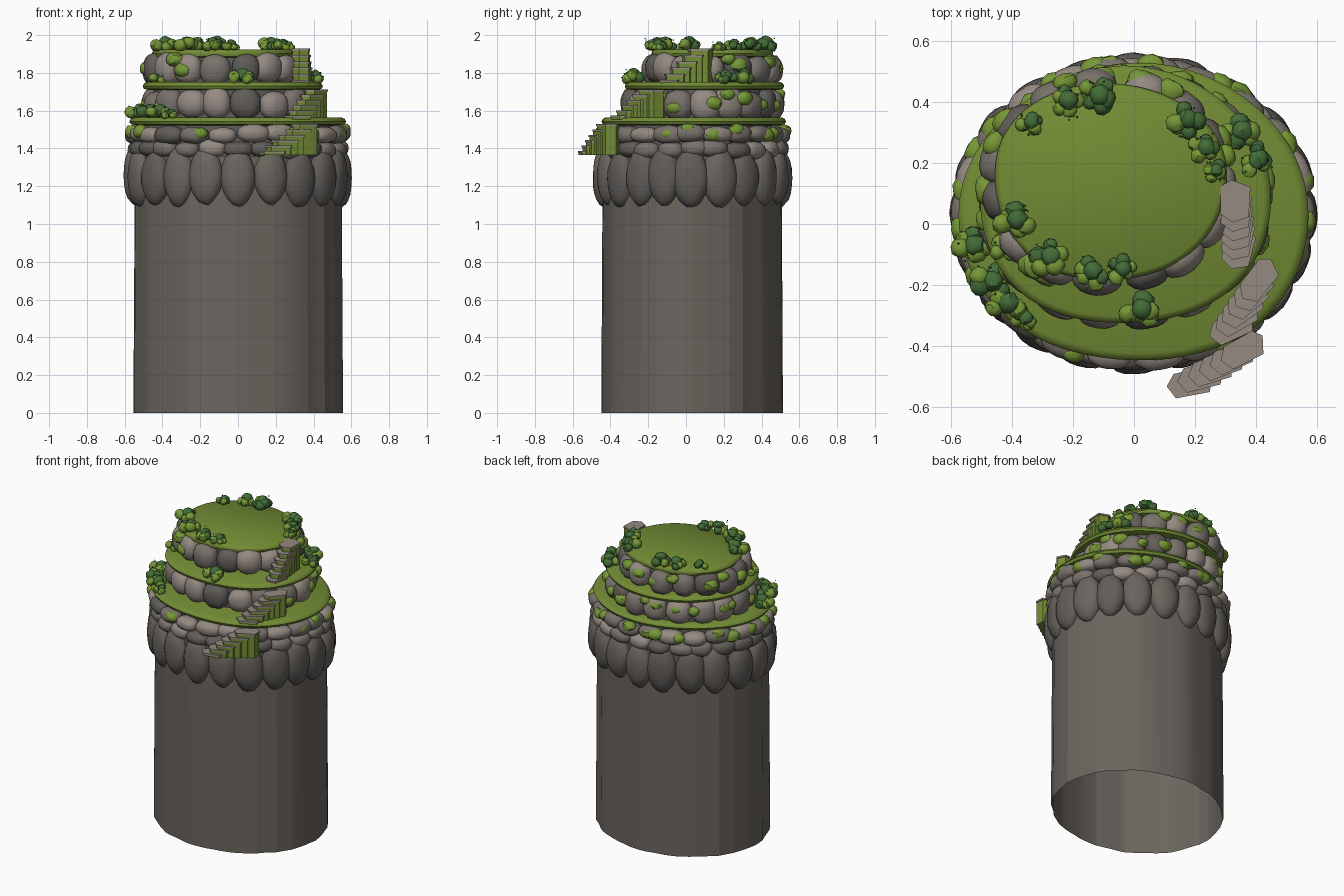
import bpy, bmesh, math, random
from mathutils import Matrix, Vector

random.seed(11)
cube = bpy.data.objects.get("Cube")
if cube:
    bpy.data.objects.remove(cube, do_unlink=True)


def material(name, rgb):
    m = bpy.data.materials.new(name)
    m.use_nodes = True
    col = (*rgb, 1)
    m.diffuse_color = col
    m.node_tree.nodes["Principled BSDF"].inputs["Base Color"].default_value = col
    return m


CLIFF = material("cliff grey", (.145, .13, .112))
DARK = material("dark stone", (.12, .11, .1))
MID = material("mid stone", (.19, .168, .15))
LIGHT = material("light stone", (.3, .255, .225))
GRASS = material("grass green", (.17, .265, .035))
MOSS = material("moss green", (.18, .31, .038))
LEAF = material("dark leaf green", (.055, .15, .038))


def finish(name, bm, mats, smooth=40):
    bmesh.ops.recalc_face_normals(bm, faces=bm.faces)
    mesh = bpy.data.meshes.new(name)
    bm.to_mesh(mesh)
    bm.free()
    obj = bpy.data.objects.new(name, mesh)
    bpy.context.collection.objects.link(obj)
    for m in mats:
        mesh.materials.append(m)
    if smooth:
        bpy.ops.object.select_all(action="DESELECT")
        obj.select_set(True)
        bpy.context.view_layer.objects.active = obj
        bpy.ops.object.shade_smooth_by_angle(angle=math.radians(smooth))


def oval_point(oval, t, scale=1.0):
    """Point on an oval (cx, cy, a, b, power); power below 1 squares it."""
    cx, cy, a, b, power = oval
    c, s = math.cos(t), math.sin(t)
    x = math.copysign(abs(c) ** power, c)
    y = math.copysign(abs(s) ** power, s)
    return cx + a * scale * x, cy + b * scale * y


def loft(bm, rings, mat=0, cap_top=True, cap_bottom=False):
    """Skin a stack of equal-length point rings."""
    rows = [[bm.verts.new(p) for p in ring] for ring in rings]
    n = len(rows[0])
    faces = []
    for low, high in zip(rows, rows[1:]):
        for i in range(n):
            j = (i + 1) % n
            faces.append(bm.faces.new((low[i], low[j], high[j], high[i])))
    if cap_top:
        faces.append(bm.faces.new(rows[-1]))
    if cap_bottom:
        faces.append(bm.faces.new(rows[0]))
    for f in faces:
        f.material_index = mat


def blob(bm, pos, size, angle=0, mat=0, detail=2, rough=.09, taper=0, square=.92):
    """Lumpy stone or leaf ball: size is (tangent, radial, height)."""
    made = bmesh.ops.create_icosphere(bm, subdivisions=detail, radius=1)["verts"]
    turn = Matrix.Translation(pos) @ Matrix.Rotation(angle, 4, "Z")
    for v in made:
        c = Vector([math.copysign(abs(k) ** square, k) for k in v.co])
        c *= 1 + random.uniform(-rough, rough)
        pinch = 1 - taper * abs(c.z) ** 1.5
        v.co = turn @ Vector((c.x * size[0] * pinch, c.y * size[1], c.z * size[2]))
    for f in {f for v in made for f in v.link_faces}:
        f.material_index = mat


def on_oval(oval, t):
    """Point and facing angle (local y outward) on an oval."""
    x, y = oval_point(oval, t)
    facing = math.atan2(math.sin(t) / oval[3], math.cos(t) / oval[2])
    return x, y, facing - math.pi / 2


def stone_ring(name, oval, z, count, size, mats, taper=0, vary=.12, shift=.12):
    bm = bmesh.new()
    for i in range(count):
        t = math.tau * (i + random.uniform(-shift, shift)) / count
        x, y, ang = on_oval(oval, t)
        s = [k * random.uniform(1 - vary, 1 + vary * .6) for k in size]
        blob(bm, (x, y, z + random.uniform(-.008, .008)), s, ang,
             random.randrange(len(mats)), detail=3, rough=.025, taper=taper, square=.88)
    finish(name, bm, mats, 50)


# Hollow cliff column with ragged vertical facets
bm = bmesh.new()
column = (0, .031, .552, .478, 1)
ragged = []
for i in range(60):
    t = math.tau * (i + random.uniform(-.35, .35)) / 60
    ragged.append((t, 1 + .007 * math.sin(12 * t + 1.5) + random.uniform(-.007, .007)))
loft(bm, [[(*oval_point(column, t, s * k), z) for t, s in ragged]
          for z, k in ((0, 1), (1.36, .985))])
finish("cliff_column", bm, (CLIFF,), 12)

# Stone courses; repeated materials are the commoner ones
stone_ring("cliff_crown_stones", (0, .033, .535, .458, 1), 1.248, 20,
           (.097, .07, .157), (CLIFF, DARK), taper=.25, vary=.06, shift=.06)
stone_ring("lower_course_stones", (0, .035, .533, .457, 1), 1.395, 24,
           (.077, .058, .047), (DARK, MID, LIGHT))
stone_ring("upper_course_stones", (0, .035, .54, .462, 1), 1.475, 22,
           (.085, .057, .048), (DARK, MID, MID, LIGHT))
stone_ring("middle_tier_stones", (-.03, .085, .42, .375, .96), 1.635, 18,
           (.08, .063, .083), (DARK, MID, LIGHT, LIGHT))
stone_ring("top_tier_stones", (-.085, .137, .36, .31, .96), 1.82, 15,
           (.08, .063, .083), (DARK, MID, LIGHT, LIGHT))


# Grass terraces with rounded rims, and the stone core below each;
# each rim swells three times, starting at the given angle
TERRACES = {"lower": ((.003, .033, .574, .488, .985), 1.565, 1.3, -.73),
            "middle": ((-.03, .09, .477, .422, .95), 1.752, 1.55, -.4),
            "top": ((-.08, .14, .38, .322, .94), 1.925, 1.74, .2)}
RIM = ((.93, -.043), (.985, -.037), (1, -.022), (.985, -.008), (.95, 0))
for tier, (oval, top, base, swell) in TERRACES.items():
    def wobble(t):
        return 1 + .014 * math.cos(3 * (t - swell)) + .005 * math.sin(5 * t)
    steps = [math.tau * i / 64 for i in range(64)]
    bm = bmesh.new()
    loft(bm, [[(*oval_point(oval, t, s * wobble(t)), top + dz) for t in steps]
              for s, dz in RIM], cap_bottom=True)
    finish(tier + "_grass_terrace", bm, (GRASS,))
    bm = bmesh.new()
    loft(bm, [[(*oval_point(oval, t, .88), z) for t in steps]
              for z in (base, top - .03)])
    finish(tier + "_tier_core", bm, (DARK,))


# Moss cushions between the stones: an even run round the back, a few in front
def moss_ring(name, oval, z, count, spread, front):
    bm = bmesh.new()
    angles = [-20 + 215 * (i + random.uniform(0, .8)) / count for i in range(count)]
    for deg in angles + list(front):
        x, y, ang = on_oval(oval, math.radians(deg))
        s = random.uniform(.8, 1.15)
        blob(bm, (x, y, z + random.uniform(-spread, spread)),
             (.046 * s, .036 * s, .034 * s), ang)
    finish(name, bm, (MOSS,), 35)


moss_ring("lower_moss", (0, .035, .565, .488, 1), 1.485, 14, .022, (205, 249, 300))
moss_ring("middle_moss", (-.03, .085, .458, .41, .96), 1.65, 13, .045, (215, 328))
moss_ring("top_moss", (-.085, .137, .398, .345, .96), 1.835, 10, .04, (232, 240))


# Stair flights: stone treads on turfed risers
def stairs(name, start, end, base, top, turn, length=.08, width=.043, count=6):
    bm = bmesh.new()
    shape = ((1, .25), (.72, .95), (-.6, 1), (-1, .2), (-.75, -.85), (.65, -1))
    for i in range(count):
        f = i / (count - 1)
        place = Vector(start).lerp(Vector(end), f)
        angle = math.radians(turn[0] + (turn[1] - turn[0]) * f)
        z = base + .014 + (top - base - .014) * f

        def ring(height, s):
            out = []
            for u, v in shape:
                p = Matrix.Rotation(angle, 2) @ Vector((u * length * s, v * width * s))
                out.append((place.x + p.x, place.y + p.y, height))
            return out
        loft(bm, [ring(z - .011, 1), ring(z, 1)], 0, cap_bottom=True)
        loft(bm, [ring(base - .006, .92), ring(z - .01, .92)], 1, cap_bottom=True)
    finish(name, bm, (LIGHT, GRASS), 0)


stairs("lower_stairs", (.187, -.522), (.358, -.415), 1.372, 1.53, (14, 30))
stairs("middle_stairs", (.322, -.338), (.41, -.185), 1.56, 1.712, (28, 54))
stairs("top_stairs", (.343, -.08), (.333, .075), 1.748, 1.928, (80, 91), .07, .05)


# Leafy bushes: clustered balls with loose specks
def bushes(name, spots, ground):
    bm = bmesh.new()
    for x, y, size in spots:
        for i in range(6):
            a = i * 2.4 + random.random()
            d = size * (.25 if i == 0 else random.uniform(.75, 1.2))
            r = size * (.95 if i == 0 else random.uniform(.65, .95))
            z = ground + (size * 1.2 if i == 0 else r * random.uniform(.7, 1.3))
            blob(bm, (x + d * math.cos(a), y + d * math.sin(a), z),
                 (r, r, r * .95), a, int(i % 3 == 0 or random.random() < .25))
        for _ in range(5):
            a, d = random.uniform(0, math.tau), size * random.uniform(1.1, 1.8)
            blob(bm, (x + d * math.cos(a), y + d * math.sin(a),
                      ground + size * random.uniform(.4, 2)),
                 (.004, .004, .004), mat=1, detail=1)
    finish(name, bm, (MOSS, LEAF), 35)


bushes("top_bushes", ((-.39, .01, .036), (-.28, -.11, .036), (-.14, -.16, .034),
                      (-.04, -.15, .028), (-.22, .4, .034), (-.12, .42, .037),
                      (-.34, .33, .026), (.17, .34, .034), (.23, .25, .03),
                      (.265, .175, .023)), 1.918)
bushes("middle_bushes", ((.02, -.285, .038), (.35, .3, .037), (.4, .21, .034),
                         (-.42, -.08, .027)), 1.745)
bushes("lower_bushes", ((-.53, -.07, .037), (-.47, -.19, .037),
                        (-.42, -.26, .037), (-.36, -.31, .025)), 1.558)
